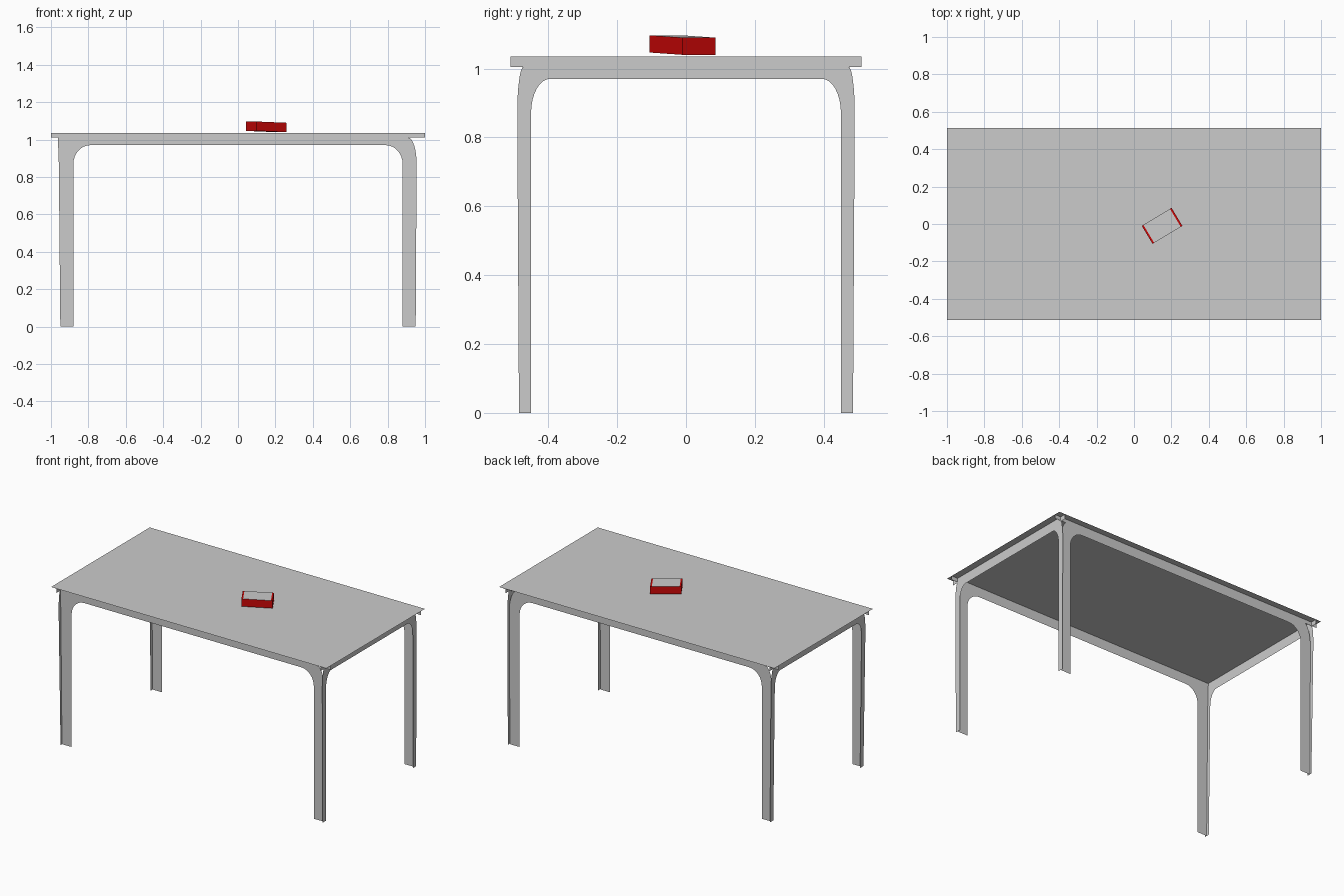
import bpy, bmesh, math
from mathutils import Matrix, Vector

cube = bpy.data.objects.get("Cube")
if cube:
    bpy.data.objects.remove(cube, do_unlink=True)


def material(name, colour):
    m = bpy.data.materials.new(name)
    m.use_nodes = True
    m.diffuse_color = colour
    m.node_tree.nodes["Principled BSDF"].inputs["Base Color"].default_value = colour
    return m


grey = material("light_grey", (0.6, 0.6, 0.6, 1))
red = material("red", (0.62, 0.002, 0.002, 1))


def finish(name, bm, *mats):
    me = bpy.data.meshes.new(name)
    bm.to_mesh(me)
    bm.free()
    for m in mats:
        me.materials.append(m)
    ob = bpy.data.objects.new(name, me)
    bpy.context.collection.objects.link(ob)
    return ob


def arc(start, end, steps=8):
    """Quarter ellipse leaving start horizontally and reaching end vertically."""
    (x0, z0), (x1, z1) = start, end
    angles = [i / steps * math.pi / 2 for i in range(steps + 1)]
    return [(x0 + (x1 - x0) * math.sin(a), z1 + (z0 - z1) * math.cos(a)) for a in angles]


TOP = 1.035


def half_profile(reach, lip, neck, bulge, foot, inner, spring, curved=True):
    """Outline of one half of a panel, from the end of the top edge round to the arch."""
    outer = arc((neck, lip), (bulge, 0.87)) if curved else [(bulge + 0.005, lip), (bulge, 0.87)]
    arch = arc((spring, 0.97), (inner, 0.87))[::-1]
    return [(reach, TOP), (reach, lip)] + outer + [(foot, 0), (inner, 0)] + arch


def panel(name, right, left, place):
    """Sheet panel with an arch cut out, made from a right and a mirrored left half."""
    bm = bmesh.new()
    outline = right + [(-u, z) for u, z in reversed(left)]
    face = bm.faces.new([bm.verts.new(place(u, z)) for u, z in outline])
    face.normal_update()
    bmesh.ops.triangulate(bm, faces=[face], ngon_method="EAR_CLIP")
    finish(name, bm, grey)


# Long and short frame panels, crossing near the corners
long_half = half_profile(1.0, 1.01, 0.91, 0.955, 0.95, 0.88, 0.79)
square_half = half_profile(1.0, 1.01, 0.91, 0.958, 0.95, 0.88, 0.79, curved=False)
short_half = half_profile(0.51, 1.005, 0.472, 0.49, 0.485, 0.45, 0.395)
panel("front_panel", long_half, square_half, lambda u, z: (u, -0.47, z))
panel("back_panel", long_half, long_half, lambda u, z: (-u, 0.47, z))
panel("left_panel", short_half, short_half, lambda u, z: (0.955, u, z))
panel("right_panel", short_half, short_half, lambda u, z: (-0.95 - 0.012 * z, -u, z))

# Table top sheet
bm = bmesh.new()
bmesh.ops.create_grid(bm, x_segments=1, y_segments=1, size=1,
                      matrix=Matrix.Translation((0, 0, TOP)) @ Matrix.Diagonal((1, 0.512, 1, 1)))
finish("table_top", bm, grey)

# Small box on the table: red walls, grey lid between red end strips
bm = bmesh.new()
bmesh.ops.create_cube(bm, size=1, matrix=Matrix.Diagonal((0.186, 0.112, 0.05, 1)))
for x in (-0.083, 0.083):
    bmesh.ops.bisect_plane(bm, geom=bm.verts[:] + bm.edges[:] + bm.faces[:],
                           plane_co=(x, 0, 0), plane_no=(1, 0, 0))
bm.normal_update()
for f in bm.faces:
    if f.normal.z > 0.9 and abs(f.calc_center_median().x) < 0.05:
        f.material_index = 1
bmesh.ops.rotate(bm, verts=bm.verts, cent=(0, 0, 0), matrix=Matrix.Rotation(math.radians(31), 3, "Z"))
for v in bm.verts:
    v.co.z -= 0.03 * v.co.x + 0.02 * v.co.y
bmesh.ops.translate(bm, verts=bm.verts, vec=Vector((0.15, -0.01, 1.068)))
finish("small_box", bm, red, grey)
